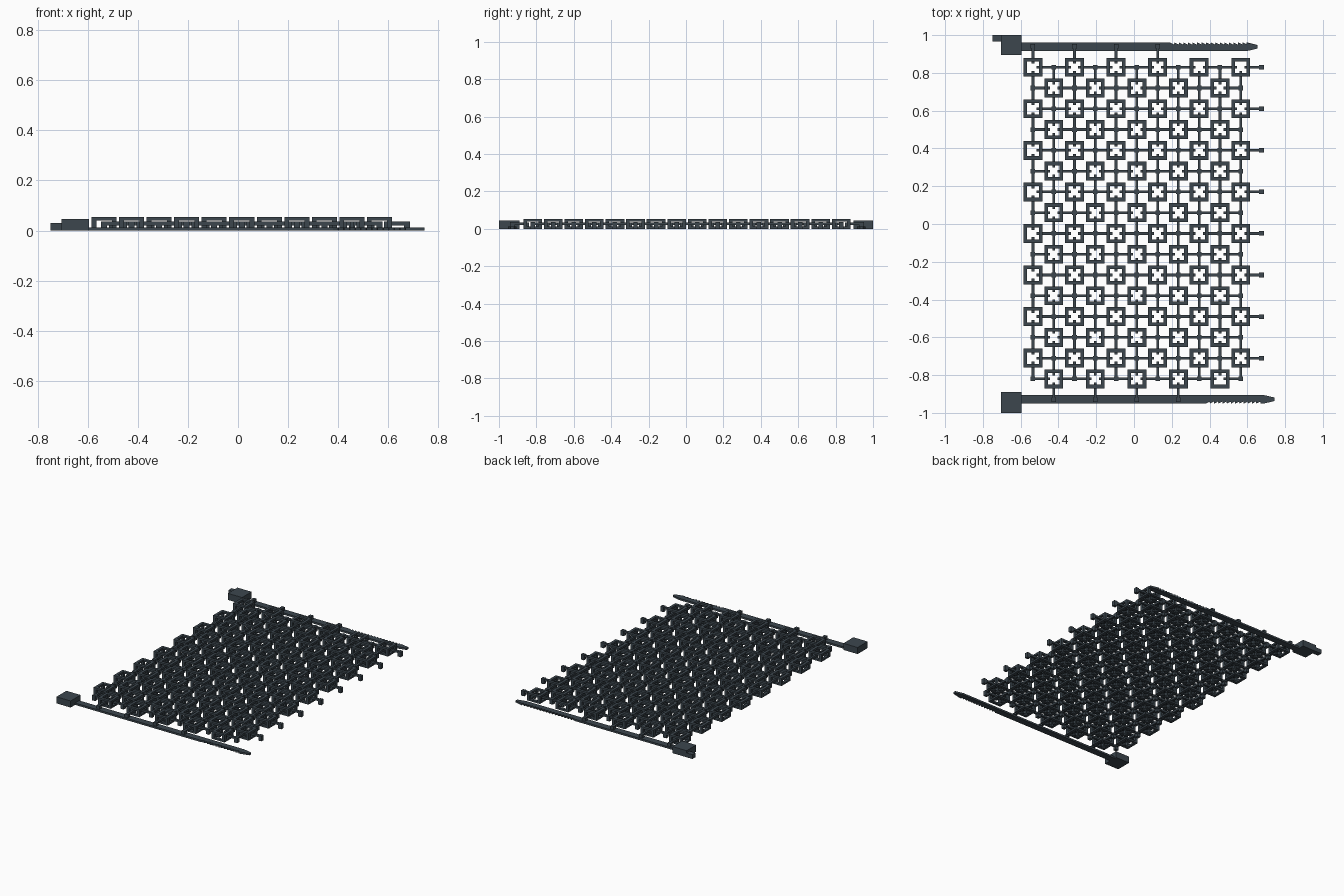
import bpy, bmesh
from mathutils import Vector

if "Cube" in bpy.data.objects:
    bpy.data.objects.remove(bpy.data.objects["Cube"])

mat = bpy.data.materials.new("dark slate")
mat.diffuse_color = (0.045, 0.062, 0.076, 1)
mat.use_nodes = True
mat.node_tree.nodes["Principled BSDF"].inputs["Base Color"].default_value = mat.diffuse_color

PITCH, X0, Y0 = 0.11, -0.535, 0.83
COLS, ROWS = 11, 16


def box(bm, x0, x1, y0, y1, z0, z1):
    r = bmesh.ops.create_cube(bm, size=1)
    for v in r["verts"]:
        v.co = Vector((x0 if v.co.x < 0 else x1,
                       y0 if v.co.y < 0 else y1,
                       z0 if v.co.z < 0 else z1))


def prism(bm, pts, z0, z1):
    face = bm.faces.new([bm.verts.new((x, y, z0)) for x, y in pts])
    r = bmesh.ops.extrude_face_region(bm, geom=[face])
    for v in r["geom"]:
        if isinstance(v, bmesh.types.BMVert):
            v.co.z = z1


def finish(bm, name):
    bmesh.ops.recalc_face_normals(bm, faces=bm.faces)
    me = bpy.data.meshes.new(name)
    bm.to_mesh(me)
    bm.free()
    me.materials.append(mat)
    ob = bpy.data.objects.new(name, me)
    bpy.context.collection.objects.link(ob)
    return ob


def is_ring(i, j):
    return 0 <= i < COLS and 0 <= j < ROWS and (i + j) % 2 == 0


def place(i, j):
    return X0 + PITCH * i, Y0 - PITCH * j


# open box links: square frames above and below joined by corner legs
def ring(bm, x, y):
    a, t = 0.05, 0.019
    for z0, z1 in ((0, 0.012), (0.04, 0.053)):
        for s in (-1, 1):
            e = sorted((s * a, s * (a - t)))
            box(bm, x - a, x + a, y + e[0], y + e[1], z0, z1)
            box(bm, x + e[0], x + e[1], y - a + t, y + a - t, z0, z1)
    for sx in (-1, 1):
        for sy in (-1, 1):
            ex = sorted((sx * a, sx * (a - t)))
            ey = sorted((sy * a, sy * (a - t)))
            box(bm, x + ex[0], x + ex[1], y + ey[0], y + ey[1], 0.012, 0.04)


# connectors: centre post with hooked arms reaching into neighbouring links
def connector(bm, x, y, dirs):
    n, w, reach, hook = 0.012, 0.007, 0.091, 0.013
    box(bm, x - n, x + n, y - n, y + n, 0, 0.036)
    for dx, dy in dirs:
        for r0, r1, z0, z1 in ((n, reach, 0.021, 0.035),
                               (reach - hook, reach, 0, 0.021)):
            xs = sorted((dx * r0, dx * r1)) if dx else (-w, w)
            ys = sorted((dy * r0, dy * r1)) if dy else (-w, w)
            box(bm, x + xs[0], x + xs[1], y + ys[0], y + ys[1], z0, z1)


rings, links = bmesh.new(), bmesh.new()
for j in range(-1, ROWS + 1):
    for i in range(COLS + 1):
        x, y = place(i, j)
        if is_ring(i, j):
            ring(rings, x, y)
        elif (i + j) % 2:
            # end rows only carry four connectors over each strap
            if j in (-1, ROWS) and i > 7:
                continue
            dirs = [(dx, dy) for dx, dy in ((1, 0), (-1, 0), (0, 1), (0, -1))
                    if is_ring(i + dx, j - dy)]
            if dirs:
                connector(links, x, y, dirs)
finish(rings, "mesh_rings")
finish(links, "mesh_connectors")


# straps: flat band with a pointed tip, and saw teeth on the outer edge
def strap(name, yc, side, tip, t0, t1, teeth):
    h = 0.023
    pts = [(-0.6, -h), (tip - 0.06, -h), (tip, -0.009), (tip, 0.009),
           (tip - 0.06, h), (t1, h)]
    step = (t1 - t0) / teeth
    for k in range(teeth):
        x = t1 - k * step
        pts += [(x - 0.002, h - 0.011), (x - step, h)]
    pts.append((-0.6, h))
    bm = bmesh.new()
    prism(bm, [(x, yc + side * y) for x, y in pts], 0, 0.013)
    finish(bm, name)


strap("back_strap", 0.938, 1, 0.655, 0.19, 0.60, 17)
strap("front_strap", -0.928, -1, 0.745, 0.38, 0.67, 13)

# locking heads on the left ends of the straps
for name, y0, y1 in (("back_head", 0.895, 1.0), ("front_head", -1.0, -0.89)):
    bm = bmesh.new()
    box(bm, -0.705, -0.595, y0, y1, 0, 0.046)
    finish(bm, name)

# release tab beside the back head
bm = bmesh.new()
box(bm, -0.75, -0.705, 0.966, 1.0, 0, 0.03)
finish(bm, "release_tab")
